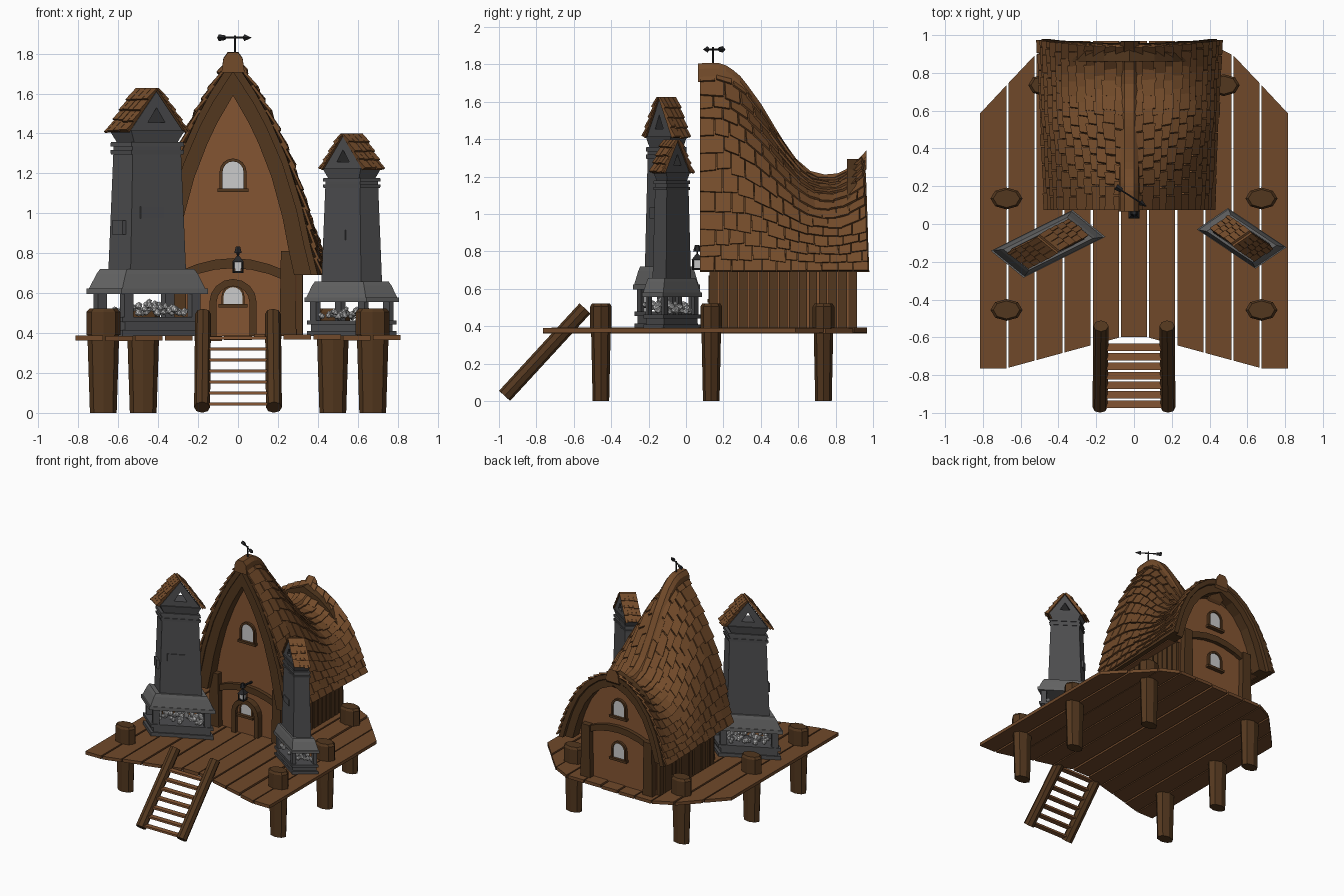
import bpy, bmesh, math, random
from mathutils import Matrix, Vector as V

if "Cube" in bpy.data.objects:
    bpy.data.objects.remove(bpy.data.objects["Cube"])
random.seed(4)
I = Matrix.Identity(4)
CX = -0.025  # house centre line

def mat(name, *c):
    m = bpy.data.materials.new(name); m.diffuse_color = (*c, 1); return m
SHINGLE = mat("shingle", .17, .07, .023); WALL = mat("wall_wood", .23, .09, .032)
DARK = mat("dark_wood", .085, .038, .013); DECK = mat("deck_wood", .16, .066, .023)
STONE = mat("stone", .075, .075, .078); HOOD = mat("light_stone", .13, .13, .13)
GLASS = mat("pale_glass", .6, .6, .6); IRON = mat("iron", .02, .02, .022)

def obj(name, bm, m):
    bmesh.ops.recalc_face_normals(bm, faces=bm.faces)
    me = bpy.data.meshes.new(name); bm.to_mesh(me); bm.free()
    me.materials.append(m)
    o = bpy.data.objects.new(name, me); bpy.context.collection.objects.link(o)
    return o

def loft(bm, secs, strip=False):
    """closed rings joined in order; strip = ring is an outer line plus reversed inner line"""
    rings = [[bm.verts.new(p) for p in s] for s in secs]
    n = len(rings[0])
    for a, b in zip(rings, rings[1:]):
        for i in range(n):
            bm.faces.new((a[i], a[(i+1) % n], b[(i+1) % n], b[i]))
    for r in (rings[0], rings[-1]):
        if strip:
            for i in range(n//2 - 1):
                bm.faces.new((r[i], r[i+1], r[n-2-i], r[n-1-i]))
        else:
            bm.faces.new(r)

def frustum(bm, w0, d0, z0, w1, d1, z1, M=I, c=(0, 0)):
    q = ((-.5, -.5), (.5, -.5), (.5, .5), (-.5, .5))
    loft(bm, [[M @ V((c[0]+a*w, c[1]+b*d, z)) for a, b in q] for w, d, z in ((w0, d0, z0), (w1, d1, z1))])

def box(bm, x0, x1, y0, y1, z0, z1):
    frustum(bm, x1-x0, y1-y0, z0, x1-x0, y1-y0, z1, I, ((x0+x1)/2, (y0+y1)/2))

def tube(bm, p0, p1, r0, r1, n=8, sy=1):
    p0, p1 = V(p0), V(p1); d = p1 - p0
    M = Matrix.Translation((p0+p1)/2) @ d.to_track_quat('Z', 'Y').to_matrix().to_4x4() @ Matrix.Diagonal((1, sy, 1, 1))
    bmesh.ops.create_cone(bm, cap_ends=True, segments=n, radius1=r0, radius2=r1, depth=d.length, matrix=M)

def tile(bm, a, b, c, d, lift, th):
    """shingle: top edge a-b, raised bottom edge c-d"""
    n = (b-a).cross(d-a).normalized()
    if n.z < 0: n = -n
    low = [a, b, c + n*lift, d + n*lift]
    loft(bm, [low, [p + n*th for p in low]])

def lerp(tab, x):
    for (a, p), (b, q) in zip(tab, tab[1:]):
        if x <= b: return p + (q-p)*max(0, (x-a)/(b-a))
    return tab[-1][1]

# deck planks with a stepped outline
front = [(0, -.58), (.22, -.64), (.68, -.765), (.82, -.765)]
back = [(0, .968), (.38, .968), (.53, .89), (.82, .58)]
bm = bmesh.new()
for i in range(11):
    x0, x1 = -.82 + i*.149 + .006, -.82 + (i+1)*.149 - .005
    dz = random.uniform(-.005, .005)
    q = [(x0, lerp(front, abs(x0))), (x1, lerp(front, abs(x1))), (x1, lerp(back, abs(x1))), (x0, lerp(back, abs(x0)))]
    loft(bm, [[(x, y, z+dz) for x, y in q] for z in (.365, .39)])
obj("deck_planks", bm, DECK)

# posts through the deck
bm = bmesh.new()
for s in (-1, 1):
    for x, y in ((.675, -.455), (.675, .135), (.475, .735)):
        tube(bm, (s*x, y, 0), (s*x, y, .40), .067, .08, 8, .66)
        tube(bm, (s*x, y, .39), (s*x, y, .505), .085, .085, 8, .68)
        tube(bm, (s*x, y, .505), (s*x, y, .522), .085, .07, 8, .68)
obj("deck_posts", bm, DARK)

# ladder
bm = bmesh.new()
for s in (-1, 1):
    tube(bm, (s*.18, -.97, .028), (s*.175, -.54, .495), .04, .04)
obj("ladder_rails", bm, DARK)
bm = bmesh.new()
for i in range(7):
    z = .045 + i*.055; y = -.955 + (z-.045)*.92
    box(bm, -.16, .16, y-.02, y+.02, z-.008, z+.008)
obj("ladder_rungs", bm, WALL)

# roof surface: steep pointed front blending to a low round back
RIDGE = [(.07, 1.775), (.17, 1.78), (.23, 1.76), (.3, 1.7), (.4, 1.56), (.5, 1.39), (.58, 1.27),
         (.66, 1.2), (.74, 1.18), (.82, 1.19), (.89, 1.24), (.955, 1.31)]
PF = [(0, 1), (.26, .845), (.42, .73), (.63, .545), (.81, .32), (.91, .14), (1, 0)]
PB = [(0, 1), (.3, .91), (.51, .79), (.70, .61), (.84, .39), (.93, .19), (1, 0)]
def S(t, s, kx=1, kz=1, y=None):
    side, t = (1 if t > 0 else -1), abs(t)
    zr = lerp(RIDGE, .07 + .885*s)
    b = min(1, max(0, (1.78-zr)/.5))
    px, pz = [(1-b)*lerp([(i/6, p[k]) for i, p in enumerate(PF)], t) + b*lerp([(i/6, p[k]) for i, p in enumerate(PB)], t) for k in (0, 1)]
    return V((CX + side*(.425+.04*s)*px*kx, .075 + s*(.88+.025*t) if y is None else y, .69 + (zr-.69)*pz*kz))
TS = [i/6 for i in range(-6, 7)]
bm = bmesh.new()
loft(bm, [[S(t, i/20) for t in TS] + [S(t, i/20, .92, .94) for t in TS[::-1]] for i in range(21)], True)
obj("roof_shell", bm, DARK)

# shingles in staggered rows
bm = bmesh.new()
ROWS, COLS = 13, 11
for side in (-1, 1):
    for r in range(ROWS):
        t0, t1 = max(.004, (r-.25)/ROWS), (r+1)/ROWS
        edges = [0] + [(c + (.5 if r % 2 else 0) + random.uniform(-.12, .12))/COLS for c in range(1, COLS)] + [1]
        for s0, s1 in zip(edges, edges[1:]):
            e = t1 + random.uniform(-.006, .012); s1 -= .005; f = random.uniform(-.008, .008)
            tile(bm, S(side*t0, s0), S(side*t0, s1), S(side*min(1.02, e+f), s1), S(side*min(1.02, e), s0),
                 random.uniform(.012, .02), .013)
obj("roof_shingles", bm, SHINGLE)

# ridge cap
bm = bmesh.new()
sec = [(-.058, -.07), (-.048, 0), (-.026, .03), (.026, .03), (.048, 0), (.058, -.07)]
loft(bm, [[(CX+x, .065 + .9*i/24, lerp(RIDGE, .07 + .885*i/24) + z) for x, z in sec] for i in range(25)])
obj("ridge_cap", bm, SHINGLE)

# house body under the roof
bm = bmesh.new()
loft(bm, [[(CX-.32, y, .385), (CX-.32, y, .7)] + [S(t, (y-.075)/.88, .9, .92, y) for t in TS]
          + [(CX+.32, y, .7), (CX+.32, y, .385)] for y in [.17 + .07*i for i in range(11)]])
obj("house_walls", bm, WALL)

# side wall planks
bm = bmesh.new()
for s in (-1, 1):
    for i in range(13):
        y = .18 + i*.053; x = CX + s*(.33 + random.uniform(0, .008))
        box(bm, x-.015, x+.015, y, y+.044, .385, .72)
obj("side_wall_planks", bm, DARK)

# barge boards, gable corner posts and curved beams at both ends
bm = bmesh.new()
for s, kx, y0, y1 in ((0, .72, .085, .18), (1, .78, .86, .95)):
    loft(bm, [[S(t, s, .97, .975, y) for t in TS] + [S(t, s, kx, .83, y) for t in TS[::-1]] for y in (y0, y1)], True)
obj("barge_boards", bm, DARK)
bm = bmesh.new()
for y0, y1 in ((.125, .19), (.85, .915)):
    for s in (-1, 1):
        frustum(bm, .085, y1-y0, .385, .07, y1-y0, .81, I, (CX+s*.275, (y0+y1)/2))
obj("corner_posts", bm, DARK)
bm = bmesh.new()
for y0, y1, zc in ((.14, .18, .755), (.86, .90, .84)):
    X = [-.27 + .09*i for i in range(7)]
    arc = lambda x, z: zc + z - .9*x*x
    loft(bm, [[(CX+x, y, arc(x, .02)) for x in X] + [(CX+x, y, arc(x, -.03)) for x in X[::-1]] for y in (y0, y1)], True)
obj("curved_beams", bm, DARK)

# arched openings: filled panel plus frame strip
def arch(w, z0, z1, y, n=8):
    c = z1 - w/2
    return [(CX-w/2, y, z0)] + [(CX - w/2*math.cos(math.pi*i/n), y, c + w/2*math.sin(math.pi*i/n)) for i in range(n+1)] + [(CX+w/2, y, z0)]
def opening(name, w, z0, z1, wall, out, m, f=.015, sill=True, depth=.02):
    ya, yb = wall - out*.02, wall + out*depth
    bm = bmesh.new(); loft(bm, [arch(w, z0, z1, ya), arch(w, z0, z1, wall + out*depth*.5)]); obj(name, bm, m)
    bm = bmesh.new()
    loft(bm, [arch(w+2*f, z0, z1+f, y) + arch(w, z0, z1, y)[::-1] for y in (ya, yb)], True)
    if sill:
        y0, y1 = sorted((ya, wall + out*.03))
        box(bm, CX-w/2-.025, CX+w/2+.025, y0, y1, z0-.018, z0)
    obj(name + "_frame", bm, DARK)
opening("front_door", .165, .385, .635, .17, -1, WALL, .036, False, .05)
opening("door_window", .095, .545, .63, .145, -1, GLASS, .01, True, .01)
opening("upper_front_window", .105, 1.125, 1.26, .17, -1, GLASS)
opening("upper_back_window", .1, .935, 1.06, .87, 1, GLASS)
opening("lower_back_window", .1, .6, .72, .87, 1, GLASS)

# hanging lantern over the door
bm = bmesh.new()
tube(bm, (0, .17, .80), (0, .05, .815), .01, .008, 6)
tube(bm, (0, .06, .80), (0, .06, .835), .022, .012, 6)
tube(bm, (0, .06, .76), (0, .06, .82), .005, .005, 6)
frustum(bm, .06, .06, .755, .015, .015, .785, I, (0, .06))
frustum(bm, .045, .045, .70, .05, .05, .71, I, (0, .06))
for a in (-.022, .022):
    for b in (-.022, .022):
        tube(bm, (a, .06+b, .70), (a, .06+b, .76), .005, .005, 4)
obj("lantern", bm, IRON)
bm = bmesh.new(); frustum(bm, .03, .03, .71, .038, .038, .755, I, (0, .06)); obj("lantern_glass", bm, GLASS)

# weathervane
bm = bmesh.new()
P, D = V((CX+.01, .145, 1.88)), V((.155, -.1, 0))
tube(bm, P - V((0, 0, .1)), P + V((0, 0, .012)), .006, .005, 6)
tube(bm, P - D*.45, P + D*.4, .005, .005, 6)
tube(bm, P + D*.3, P + D*.53, .017, .001, 4)
tube(bm, P - D*.52, P - D*.32, .017, .012, 4)
obj("weathervane", bm, IRON)

# outdoor hearths: skewed plan, built in local units of plan and height
def hearth(name, c, u, v, zs):
    M = Matrix(((u[0], v[0], 0, c[0]), (u[1], v[1], 0, c[1]), (0, 0, zs, .385), (0, 0, 0, 1)))
    def stack(part, rows, m):
        bm = bmesh.new()
        for a, z0, b, z1 in rows: frustum(bm, a, a, z0, b, b, z1, M)
        return obj(name + part, bm, m)
    stack("_base", [(.95, 0, .95, .03), (.86, .03, .86, .07), (.95, .07, .95, .095)], STONE)
    stack("_hood", [(1, .21, 1, .238), (.96, .238, .84, .31), (.84, .31, .78, .335)], HOOD)
    stack("_shaft", [(.64, .335, .56, .91), (.6, .91, .61, .932), (.56, .93, .56, .95), (.61, .95, .6, .972), (.5, .97, .62, 1.03)], STONE)
    bm = bmesh.new()
    for a in (-.39, .39):
        for b in (-.38, .38): frustum(bm, .1, .13, .09, .1, .13, .215, M, (a, b))
    frustum(bm, .27, .06, .59, .27, .06, .65, M, (-.07, -.3))   # raised stones
    frustum(bm, .06, .3, .51, .06, .3, .58, M, (-.315, 0))
    obj(name + "_pillars", bm, STONE)
    # pale coals heaped in the hearth
    bm = bmesh.new()
    for i in range(70):
        a, b = random.uniform(-.36, .36), random.uniform(-.36, .36)
        p = M @ V((a, b, .1 + random.random()*.07*(1 - 2*max(abs(a), abs(b))) + .012))
        bmesh.ops.create_icosphere(bm, subdivisions=1, radius=random.uniform(.014, .022)*zs, matrix=Matrix.Translation(p))
    obj(name + "_coals", bm, GLASS)
    # gabled cap with a see-through triangle
    bm = bmesh.new()
    o = [(-.3, 1.03), (.3, 1.03), (0, 1.225), (-.3, 1.03)]
    h = [(-.1, 1.07), (.1, 1.07), (0, 1.145), (-.1, 1.07)]
    loft(bm, [[M @ V((x, y, z)) for x, z in o + h[::-1]] for y in (-.27, .27)], True)
    obj(name + "_cap_gable", bm, STONE)
    bm = bmesh.new()
    for s in (-1, 1):
        pt = lambda t, y: M @ V((s*.33*t, y, 1.235 - .215*t))
        tile(bm, pt(0, -.3), pt(0, .3), pt(1, .3), pt(1, -.3), 0, .012)
        for r in range(4):
            e = [-.31] + [-.31 + .155*(k + (.4 if r % 2 else 0) + random.uniform(-.1, .1)) for k in (1, 2, 3)] + [.31]
            for a, b in zip(e, e[1:]):
                t1 = (r+1)/4 + random.uniform(0, .06); t0 = max(0, (r-.2)/4)
                tile(bm, pt(t0, a), pt(t0, b-.012), pt(t1, b-.012), pt(t1, a), .016, .012)
    obj(name + "_cap_shingles", bm, SHINGLE)
hearth("left_hearth", (-.455, -.105), (.433, .216), (-.174, .142), 1)
hearth("right_hearth", (.57, -.076), (.31, -.208), (.164, .113), .816)

for m in bpy.data.materials:
    if m.users and not m.is_grease_pencil:
        m.use_nodes = True
        m.node_tree.nodes["Principled BSDF"].inputs["Base Color"].default_value = m.diffuse_color
